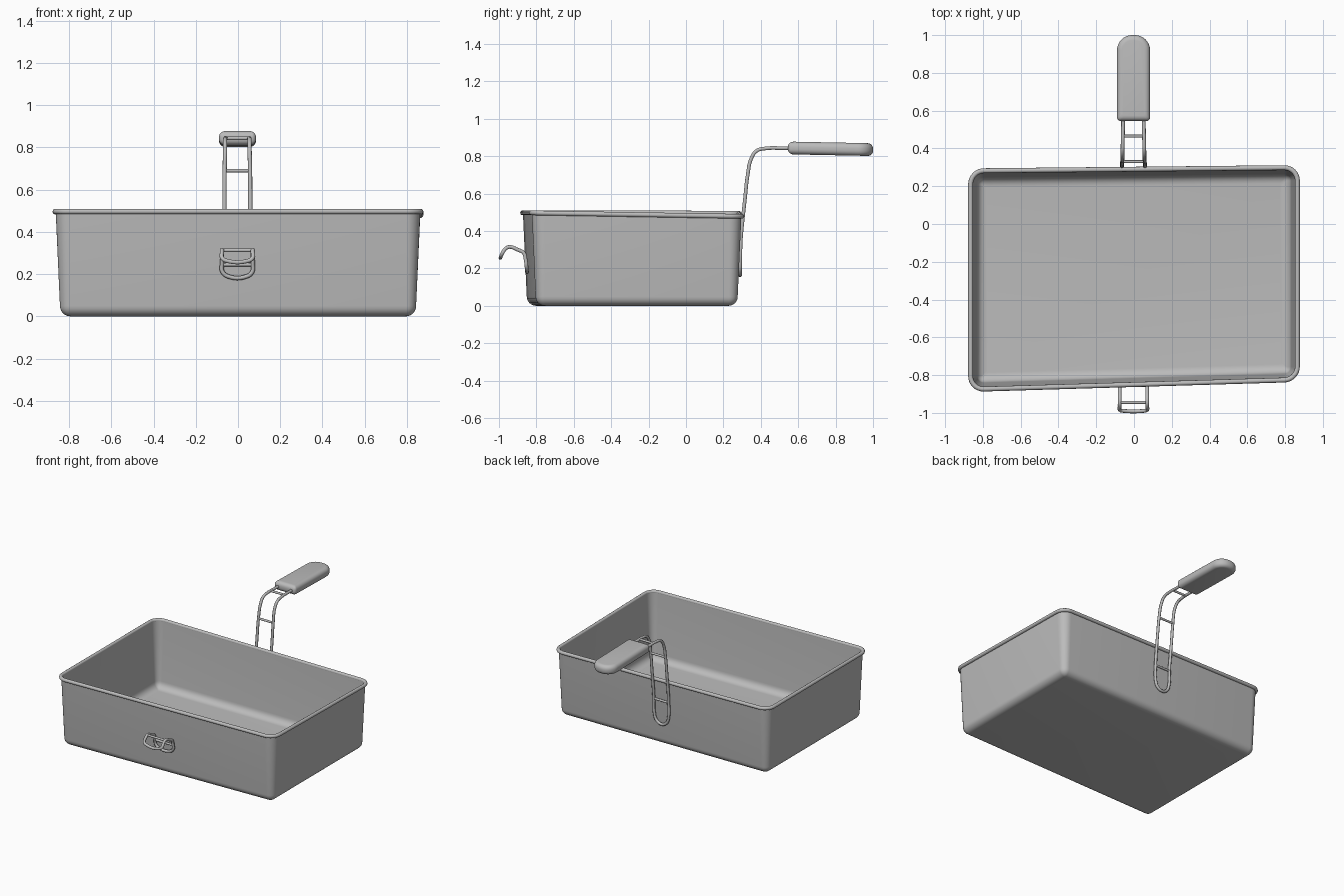
import bpy, bmesh
from math import sin, cos, pi
from mathutils import Vector

cube = bpy.data.objects.get("Cube")
if cube:
    bpy.data.objects.remove(cube, do_unlink=True)

metal = bpy.data.materials.new("grey_metal")
metal.use_nodes = True
grey = (0.5, 0.5, 0.5, 1)
metal.diffuse_color = grey
metal.node_tree.nodes["Principled BSDF"].inputs["Base Color"].default_value = grey


def outline(x0, x1, y0, y1, r_front, r_back, inset=0, steps=8):
    """Rounded rectangle as a list of (x, y), shrunk by inset."""
    x0, x1, y0, y1 = x0 + inset, x1 - inset, y0 + inset, y1 - inset
    rf, rb = max(r_front - inset, 0.012), max(r_back - inset, 0.012)
    corners = [(x1 - rb, y1 - rb, rb, 0), (x0 + rb, y1 - rb, rb, 1),
               (x0 + rf, y0 + rf, rf, 2), (x1 - rf, y0 + rf, rf, 3)]
    return [(cx + r * cos((q + i / steps) * pi / 2), cy + r * sin((q + i / steps) * pi / 2))
            for cx, cy, r, q in corners for i in range(steps + 1)]


def loft(name, rings):
    """Skin a stack of equal rings and cap both ends."""
    bm = bmesh.new()
    loops = [[bm.verts.new(p) for p in ring] for ring in rings]
    n = len(loops[0])
    for a, b in zip(loops, loops[1:]):
        for i in range(n):
            j = (i + 1) % n
            bm.faces.new((a[i], a[j], b[j], b[i]))
    bm.faces.new(loops[0][::-1])
    bm.faces.new(loops[-1])
    bmesh.ops.recalc_face_normals(bm, faces=bm.faces)
    mesh = bpy.data.meshes.new(name)
    bm.to_mesh(mesh)
    bm.free()
    obj = bpy.data.objects.new(name, mesh)
    bpy.context.collection.objects.link(obj)
    mesh.materials.append(metal)
    bpy.ops.object.select_all(action='DESELECT')
    obj.select_set(True)
    bpy.context.view_layer.objects.active = obj
    bpy.ops.object.shade_smooth_by_angle()
    return obj


def wire(name, points, radius, closed=False, smooth=True):
    """Round wire through the points."""
    curve = bpy.data.curves.new(name, 'CURVE')
    curve.dimensions = '3D'
    curve.bevel_depth = radius
    curve.bevel_resolution = 3
    curve.use_fill_caps = True
    curve.resolution_u = 6
    spline = curve.splines.new('BEZIER')
    spline.bezier_points.add(len(points) - 1)
    for bp, p in zip(spline.bezier_points, points):
        bp.co = p
        bp.handle_left_type = bp.handle_right_type = 'AUTO' if smooth else 'VECTOR'
    spline.use_cyclic_u = closed
    curve.materials.append(metal)
    obj = bpy.data.objects.new(name, curve)
    bpy.context.collection.objects.link(obj)
    return obj


def mirrored(points, middle, cx):
    """One side, the middle point, then the other side reversed."""
    left = [(cx + x, y, z) for x, y, z in points]
    right = [(cx - x, y, z) for x, y, z in reversed(points)]
    return left + [(cx, *middle)] + right


# Pan: slightly skewed, tapered box with rounded corners
FRONT, BACK, HALF = -0.85, 0.29, 0.865


def pan_ring(inset, z):
    ring = []
    for x, y in outline(-HALF, HALF, FRONT, BACK, 0.07, 0.07, inset):
        t = (y - FRONT) / (BACK - FRONT)
        ring.append(Vector((x, y + x * (0.03 - 0.02 * t), z * (1 - 0.02 * t * (1 + x)))))
    return ring


def pan_profile(top, low, floor, r):
    """Wall from rim to floor with a rounded foot."""
    steps = 6
    arc = [(low + r * (1 - cos(a)), floor + r * (1 - sin(a)))
           for a in (i * pi / 2 / steps for i in range(steps + 1))]
    return [(top, 0.497)] + arc


outer = pan_profile(0.002, 0.022, 0, 0.05)
inner = pan_profile(0.012, 0.034, 0.012, 0.05)
loft("pan", [pan_ring(*p) for p in outer[::-1] + inner])
wire("pan_rim", pan_ring(0, 0.497), 0.013, closed=True, smooth=False)

# Back handle: bent wire frame with a loop at the bottom
side = [(0.055, 0.62, 0.843), (0.055, 0.52, 0.843), (0.057, 0.43, 0.842),
        (0.058, 0.38, 0.83), (0.058, 0.35, 0.79), (0.06, 0.33, 0.70),
        (0.061, 0.315, 0.57), (0.061, 0.303, 0.46), (0.06, 0.293, 0.35),
        (0.058, 0.29, 0.23), (0.041, 0.289, 0.184)]
wire("handle_wire", mirrored(side, (0.289, 0.164), -0.003), 0.01)
for i, (y, z) in enumerate([(0.292, 0.34), (0.33, 0.69), (0.465, 0.843)]):
    wire(f"handle_crossbar_{i + 1}", [(-0.06, y, z), (0.055, y, z)], 0.008, smooth=False)

# Grip: flat rounded bar, slightly sloped to its tip
R, H = 0.028, 0.034
arc = [(R * (1 - sin(i * pi / 10)), H - R + R * cos(i * pi / 10)) for i in range(6)]
profile = arc + [(inset, -z) for inset, z in reversed(arc)]
loft("handle_grip", [[(x, y, 0.844 + z - 0.02 * (y - 0.55))
                      for x, y in outline(-0.09, 0.085, 0.545, 1.0, 0.02, 0.08, inset)]
                     for inset, z in profile])

# Front hook: closed wire loop that rises from the wall and curls outward
hook = [(0.045, -0.99, 0.262), (0.071, -0.985, 0.275), (0.073, -0.965, 0.305),
        (0.073, -0.945, 0.315), (0.073, -0.90, 0.30), (0.073, -0.868, 0.283),
        (0.073, -0.858, 0.25), (0.071, -0.853, 0.212), (0.045, -0.851, 0.19)]
loop = [(x - 0.003, y, z) for x, y, z in hook] + [(-x - 0.003, y, z) for x, y, z in reversed(hook)]
wire("hook_wire", loop, 0.01, closed=True)
for i, (y, z) in enumerate([(-0.856, 0.245), (-0.945, 0.313)]):
    wire(f"hook_crossbar_{i + 1}", [(-0.075, y, z), (0.07, y, z)], 0.008, smooth=False)
